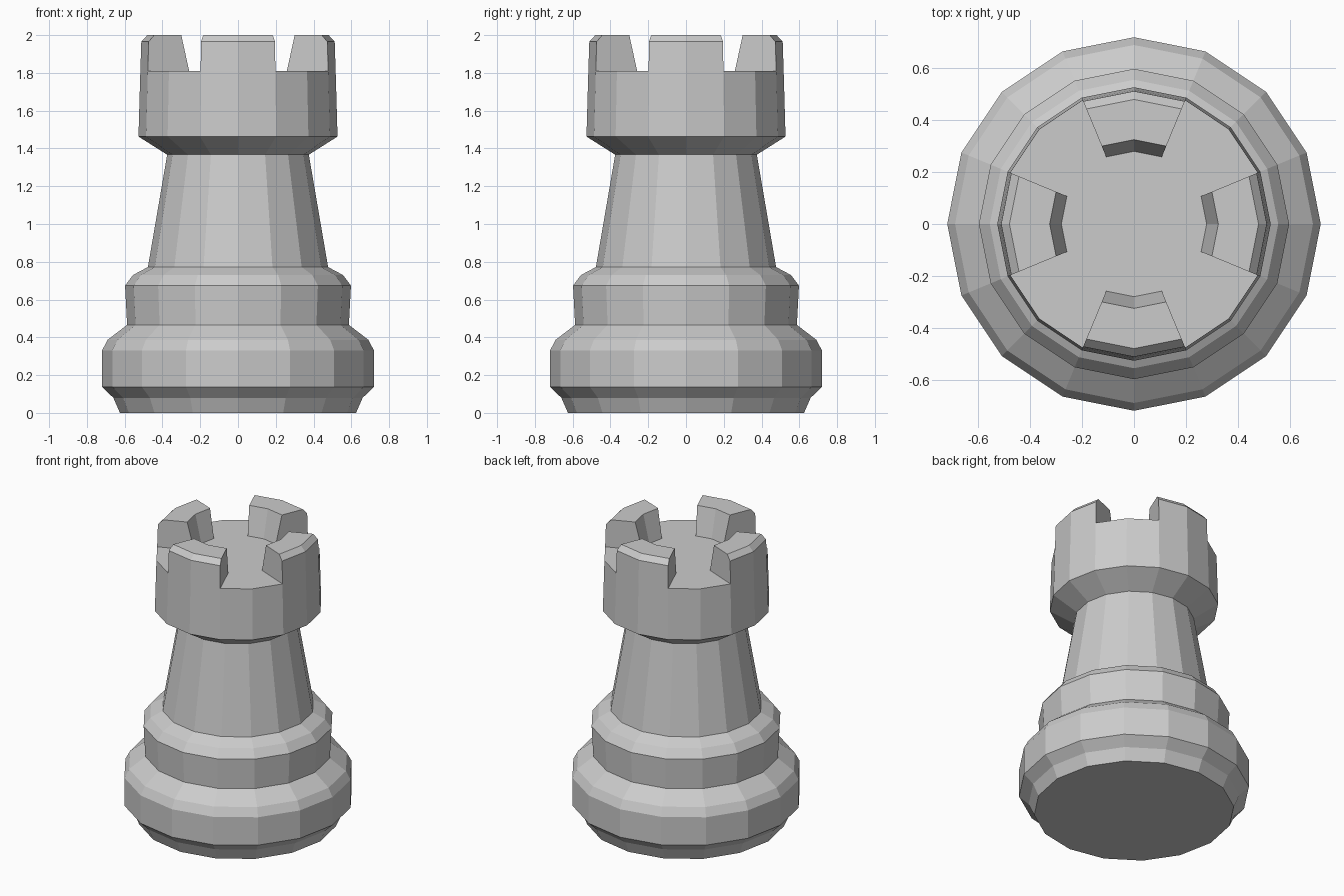
import bpy, bmesh
from math import sin, cos, tau

if "Cube" in bpy.data.objects:
    bpy.data.objects.remove(bpy.data.objects["Cube"])

SIDES = 16
# (radius, height) from the foot up to the rim of the deck
BODY = [(0.625, 0), (0.66, 0.08), (0.72, 0.138), (0.72, 0.33), (0.69, 0.387),
        (0.587, 0.466), (0.598, 0.674), (0.556, 0.73), (0.477, 0.772),
        (0.375, 1.367), (0.527, 1.463), (0.517, 1.81)]
# battlement cross-section, from the deck rim over the top to the inner deck edge
BATTLEMENT = [(0.517, 1.81), (0.512, 1.965), (0.48, 2.0), (0.325, 2.0), (0.28, 1.81)]

bm = bmesh.new()


def point(rz, i):
    a = tau * (i % SIDES) / SIDES
    return bm.verts.new((rz[0] * cos(a), rz[0] * sin(a), rz[1]))


def face(points):
    bm.faces.new([point(rz, i) for rz, i in points])


def sweep(profile, i):
    for p, q in zip(profile, profile[1:]):
        face([(p, i), (p, i + 1), (q, i + 1), (q, i)])


for i in range(SIDES):
    # turned body
    sweep(BODY, i)
    # two facets of battlement, then two facets of open deck, repeated
    raised = i % 4 in (3, 0)
    sweep(BATTLEMENT if raised else [BATTLEMENT[0], BATTLEMENT[-1]], i)
    # flat ends of each battlement
    if i % 4 in (1, 3):
        face([(p, i) for p in BATTLEMENT])

# underside and middle of the deck
face([(BODY[0], i) for i in reversed(range(SIDES))])
face([(BATTLEMENT[-1], i) for i in range(SIDES)])

bmesh.ops.remove_doubles(bm, verts=bm.verts, dist=1e-4)
bmesh.ops.recalc_face_normals(bm, faces=bm.faces)
mesh = bpy.data.meshes.new("tower")
bm.to_mesh(mesh)
bm.free()
bpy.context.collection.objects.link(bpy.data.objects.new("tower", mesh))
